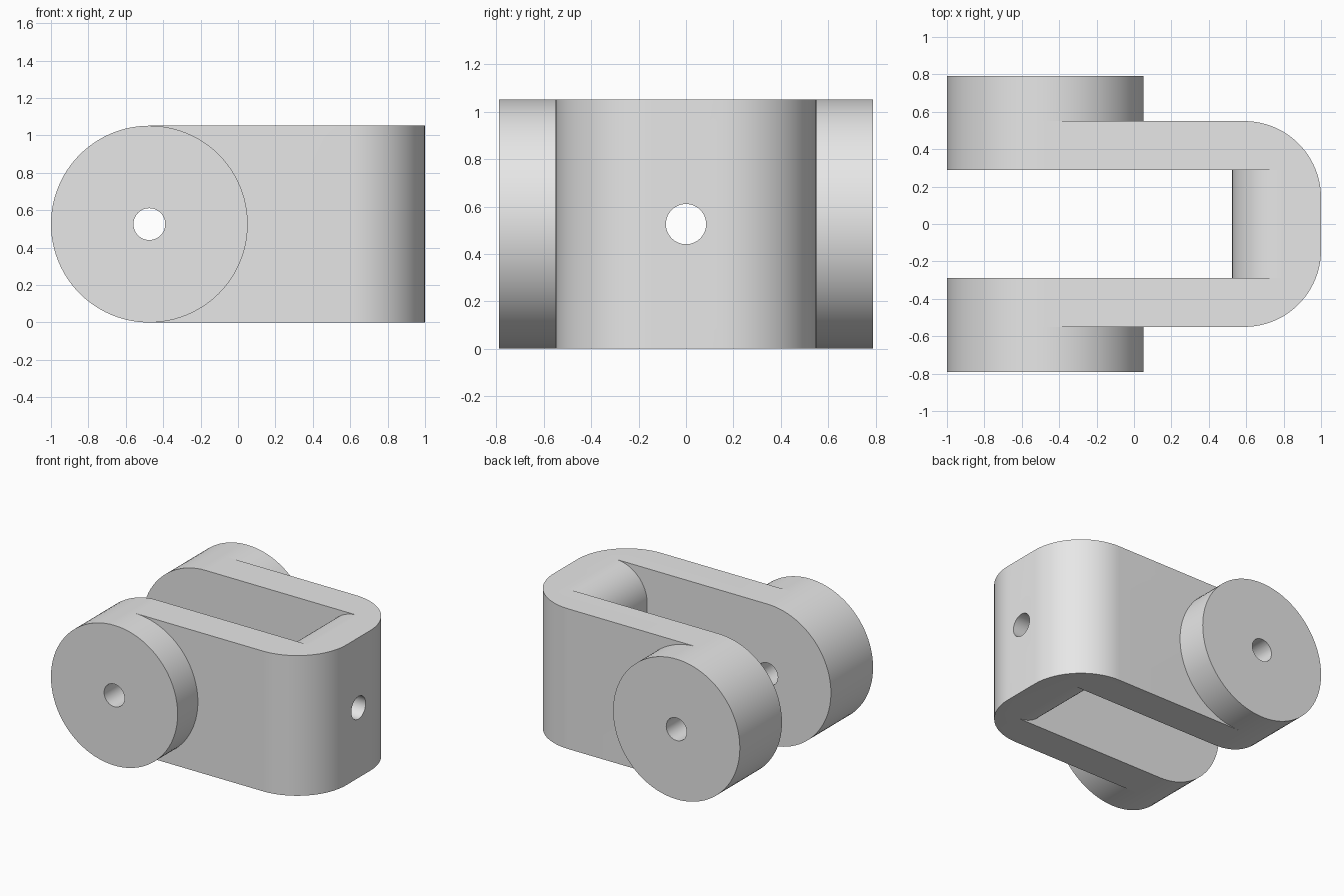
import bpy, bmesh
from math import pi, sin, cos
from mathutils import Vector

cube = bpy.data.objects.get("Cube")
if cube:
    bpy.data.objects.remove(cube, do_unlink=True)

R = 0.526            # radius of the round ends, half the height
H = 2 * R
PIN_X = R - 1        # pin axis
ARM_IN, ARM_OUT, BOSS_OUT = 0.29, 0.55, 0.79
WEB_X = 0.525        # inner face of the bridge
FILLET = 0.263
CORNER = 0.41
HOLE = 0.085

grey = bpy.data.materials.new("plain_grey")
grey.use_nodes = True
grey.diffuse_color = (0.8, 0.8, 0.8, 1)
grey.node_tree.nodes["Principled BSDF"].inputs["Base Color"].default_value = (0.8, 0.8, 0.8, 1)


def arc(cx, cy, r, a0, a1, n=24):
    return [(cx + r * cos(a0 + (a1 - a0) * i / n), cy + r * sin(a0 + (a1 - a0) * i / n))
            for i in range(n + 1)]


def prism(name, outline, axis, lo, hi):
    """Extrude a closed 2D outline from lo to hi along an axis."""
    place = {"x": lambda u, v, d: (d, u, v),
             "y": lambda u, v, d: (u, d, v),
             "z": lambda u, v, d: (u, v, d)}[axis]
    bm = bmesh.new()
    face = bm.faces.new([bm.verts.new(place(u, v, lo)) for u, v in outline])
    moved = bmesh.ops.extrude_face_region(bm, geom=[face])["geom"]
    bmesh.ops.translate(bm, vec=Vector(place(0, 0, hi - lo)),
                        verts=[g for g in moved if isinstance(g, bmesh.types.BMVert)])
    bmesh.ops.recalc_face_normals(bm, faces=bm.faces)
    mesh = bpy.data.meshes.new(name)
    bm.to_mesh(mesh)
    bm.free()
    mesh.materials.append(grey)
    ob = bpy.data.objects.new(name, mesh)
    bpy.context.collection.objects.link(ob)
    return ob


def activate(ob):
    bpy.ops.object.select_all(action="DESELECT")
    ob.select_set(True)
    bpy.context.view_layer.objects.active = ob


def combine(ob, cutter, operation):
    mod = ob.modifiers.new("cut", "BOOLEAN")
    mod.operation, mod.object, mod.solver = operation, cutter, "EXACT"
    activate(ob)
    bpy.ops.object.modifier_apply(modifier=mod.name)
    bpy.data.objects.remove(cutter, do_unlink=True)


def circle(cx, cy, r, n):
    return arc(cx, cy, r, 0, 2 * pi, n)[:-1]


def pin_hole():
    return prism("pin_cutter", circle(PIN_X, R, HOLE, 48), "y", -1, 1)


# Fork body: side profile with round arm ends
side = arc(PIN_X, R, R, pi / 2, 3 * pi / 2, 48) + [(1.2, 0), (1.2, H)]
body = prism("fork_body", side, "y", -ARM_OUT, ARM_OUT)

# Rounded outer corners of the bridge
c = ARM_OUT - CORNER
plan = ([(-1.3, -1)] + [(1 - CORNER - 0.2, -1), (1 - CORNER - 0.2, -ARM_OUT - 0.1)])
plan = ([(-1.3, -ARM_OUT)] + arc(1 - CORNER, -c, CORNER, -pi / 2, 0)
        + arc(1 - CORNER, c, CORNER, 0, pi / 2) + [(-1.3, ARM_OUT)])
combine(body, prism("plan_cutter", plan, "z", -0.3, H + 0.3), "INTERSECT")

# Slot between the arms, leaving a bridge with rounded inner edges
fx = WEB_X + FILLET
slot = ([(-1.3, -0.2), (fx, -0.2)] + arc(fx, FILLET, FILLET, 3 * pi / 2, pi)
        + arc(fx, H - FILLET, FILLET, pi, pi / 2) + [(fx, H + 0.2), (-1.3, H + 0.2)])
combine(body, prism("slot_cutter", slot, "y", -ARM_IN, ARM_IN), "DIFFERENCE")

# Pin holes through the arms and a bolt hole through the bridge
combine(body, pin_hole(), "DIFFERENCE")
combine(body, prism("bolt_cutter", circle(0, R, HOLE, 48), "x", 0.3, 1.2), "DIFFERENCE")

# Round bosses on the outside of each arm
parts = [body]
for name, lo, hi in (("right_boss", -BOSS_OUT, -ARM_OUT), ("left_boss", ARM_OUT, BOSS_OUT)):
    boss = prism(name, circle(PIN_X, R, R, 96), "y", lo, hi)
    combine(boss, pin_hole(), "DIFFERENCE")
    parts.append(boss)

for ob in parts:
    activate(ob)
    bpy.ops.object.shade_smooth_by_angle(angle=pi / 6)
